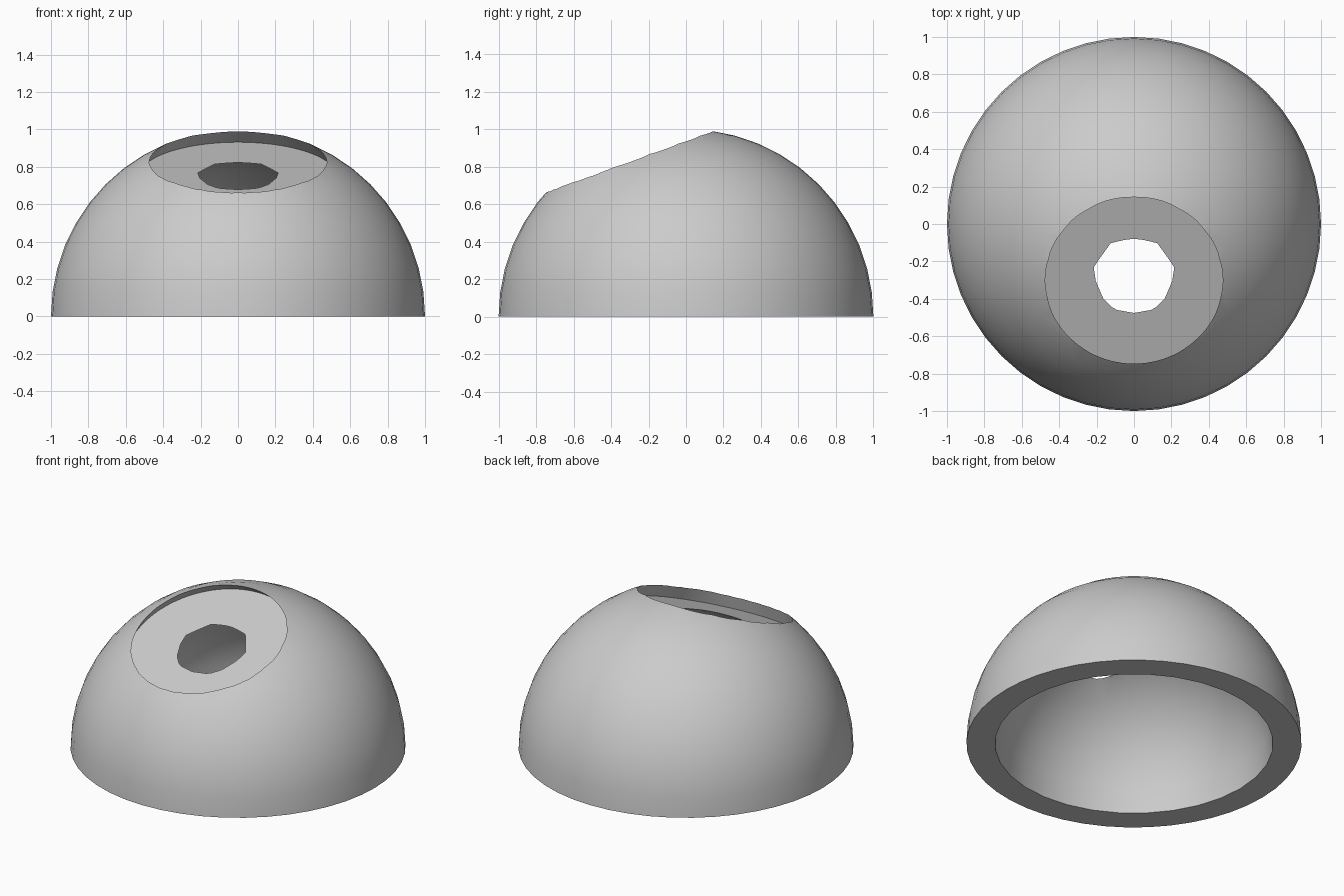
import bpy
import bmesh
from math import radians
from mathutils import Matrix

if "Cube" in bpy.data.objects:
    bpy.data.objects.remove(bpy.data.objects["Cube"], do_unlink=True)

TILT = Matrix.Rotation(radians(20), 4, "X")   # pocket axis leans to the front
FLOOR, TOP = 0.80, 1.05                       # pocket extent along its axis
FLOOR_RADIUS, TOP_RADIUS = 0.525, 0.363       # undercut pocket wall
INNER_RADIUS = 0.83

grey = bpy.data.materials.new("light grey")
grey.use_nodes = True
grey.diffuse_color = (0.6, 0.6, 0.6, 1)
grey.node_tree.nodes["Principled BSDF"].inputs["Base Color"].default_value = (0.6, 0.6, 0.6, 1)


def make_object(name, bm):
    bmesh.ops.recalc_face_normals(bm, faces=bm.faces)
    mesh = bpy.data.meshes.new(name)
    bm.to_mesh(mesh)
    bm.free()
    mesh.materials.append(grey)
    obj = bpy.data.objects.new(name, mesh)
    bpy.context.collection.objects.link(obj)
    return obj


def sphere(radius, segments):
    bm = bmesh.new()
    bmesh.ops.create_uvsphere(bm, u_segments=segments, v_segments=segments // 2, radius=radius)
    return bm


# Solid outer half dome with a closed base
bm = sphere(1, 48)
bmesh.ops.bisect_plane(bm, geom=bm.verts[:] + bm.edges[:] + bm.faces[:], dist=1e-5,
                       plane_co=(0, 0, 0), plane_no=(0, 0, 1), clear_inner=True)
bmesh.ops.holes_fill(bm, edges=[e for e in bm.edges if e.is_boundary], sides=0)
dome = make_object("dome_shell", bm)

# Hollow interior
cavity = make_object("cavity_cutter", sphere(INNER_RADIUS, 32))

# Tilted round pocket, deep enough to break through into the hollow
bm = bmesh.new()
bmesh.ops.create_cone(bm, cap_ends=True, segments=96, radius1=FLOOR_RADIUS,
                      radius2=TOP_RADIUS, depth=TOP - FLOOR,
                      matrix=TILT @ Matrix.Translation((0, 0, (FLOOR + TOP) / 2)))
pocket = make_object("pocket_cutter", bm)

# Cut and apply, then remove the cutters
bpy.context.view_layer.objects.active = dome
for cutter in (cavity, pocket):
    cutter.hide_render = True
    mod = dome.modifiers.new("cut", "BOOLEAN")
    mod.operation = "DIFFERENCE"
    mod.solver = "EXACT"
    mod.object = cutter
    bpy.ops.object.modifier_apply(modifier=mod.name)
    bpy.data.objects.remove(cutter, do_unlink=True)

# Smooth curved walls, crisp rims
bpy.ops.object.select_all(action="DESELECT")
dome.select_set(True)
bpy.ops.object.shade_smooth_by_angle(angle=radians(25))
